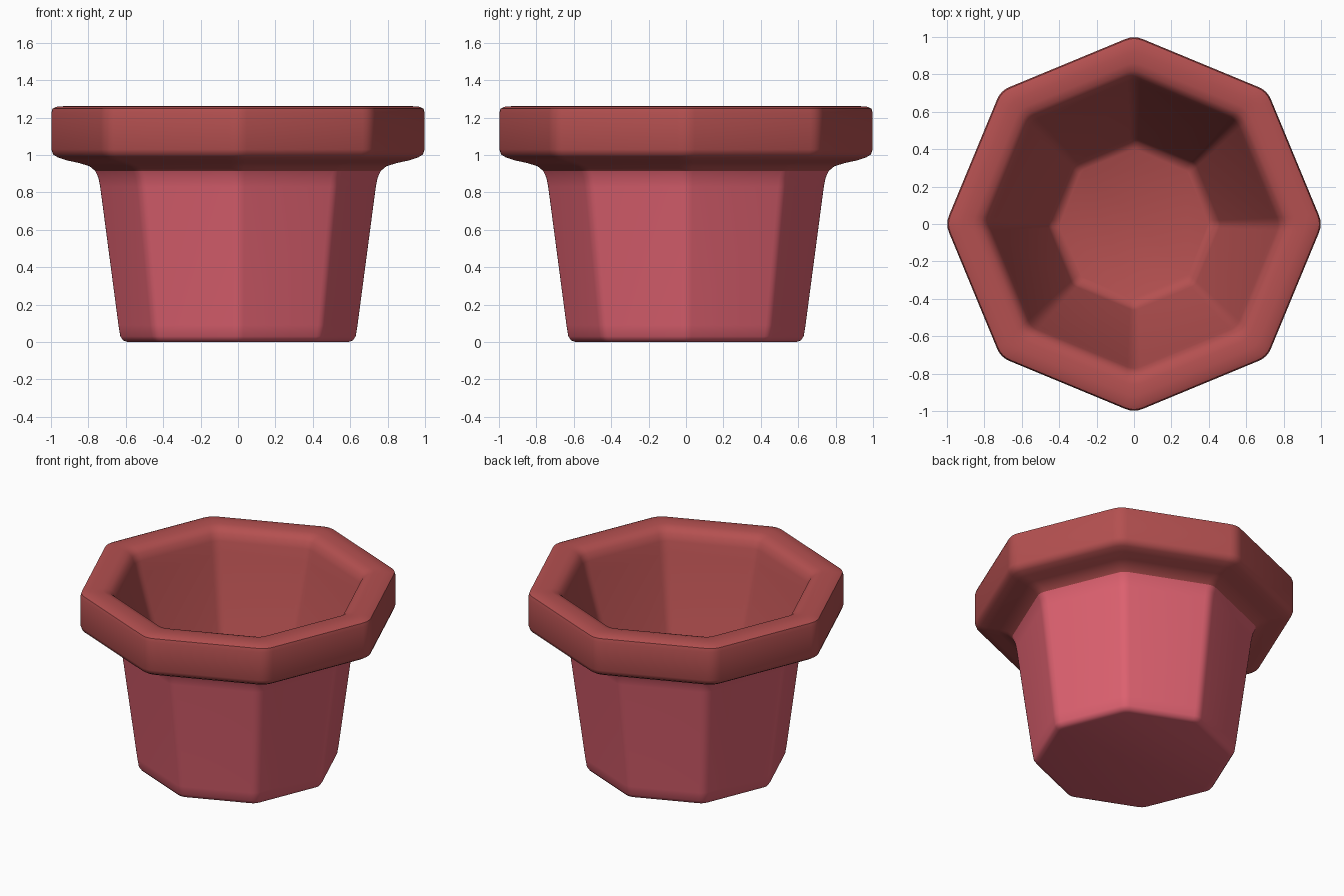
import bpy, bmesh, math
from mathutils import Vector

if "Cube" in bpy.data.objects:
    bpy.data.objects.remove(bpy.data.objects["Cube"])

SIDES = 8


def material(name, color):
    m = bpy.data.materials.new(name)
    m.diffuse_color = (*color, 1.0)
    m.use_nodes = True
    m.node_tree.nodes["Principled BSDF"].inputs["Base Color"].default_value = m.diffuse_color
    return m


def octagon(r, z):
    """Octagon ring with softly rounded corners, corners on the axes."""
    r *= 1.008
    corners = [Vector((r * math.cos(k * math.tau / SIDES),
                       r * math.sin(k * math.tau / SIDES), z)) for k in range(SIDES)]
    pts = []
    for k, c in enumerate(corners):
        a = c.lerp(corners[k - 1], 0.065)
        b = c.lerp(corners[(k + 1) % SIDES], 0.065)
        for t in (0, 0.25, 0.5, 0.75, 1):
            pts.append(a.lerp(c, t).lerp(c.lerp(b, t), t))
    return pts


def loft(name, profile, mat, cap_start=False, cap_end=False):
    """Skin a profile of (corner radius, height) around the octagon."""
    bm = bmesh.new()
    rings = [[bm.verts.new(p) for p in octagon(r, z)] for r, z in profile]
    n = len(rings[0])
    for lo, hi in zip(rings, rings[1:]):
        for i in range(n):
            j = (i + 1) % n
            bm.faces.new((lo[i], lo[j], hi[j], hi[i]))
    if cap_start:
        bm.faces.new(rings[0][::-1])
    if cap_end:
        bm.faces.new(rings[-1])
    mesh = bpy.data.meshes.new(name)
    bm.to_mesh(mesh)
    bm.free()
    mesh.materials.append(mat)
    obj = bpy.data.objects.new(name, mesh)
    bpy.context.collection.objects.link(obj)
    bpy.ops.object.select_all(action='DESELECT')
    obj.select_set(True)
    bpy.context.view_layer.objects.active = obj
    bpy.ops.object.shade_smooth_by_angle(angle=math.radians(45))
    return obj


rim_red = material("brick red", (0.456, 0.080, 0.080))
body_red = material("rose red", (0.730, 0.120, 0.162))

# Tapered outer body with closed base
loft("pot_body", [(0.59, 0.0), (0.615, 0.008), (0.63, 0.03), (0.64, 0.09),
                  (0.738, 0.83), (0.748, 0.88), (0.765, 0.915)],
     body_red, cap_start=True)

# Collar, lip and hollow inside down to the floor
loft("pot_rim", [(0.765, 0.915), (0.795, 0.94), (0.85, 0.957), (0.92, 0.972),
                 (0.965, 0.987), (0.99, 1.003), (1.0, 1.03), (1.0, 1.225),
                 (0.993, 1.248), (0.97, 1.258), (0.92, 1.262), (0.86, 1.26),
                 (0.82, 1.25), (0.79, 1.225), (0.772, 1.18), (0.755, 1.10),
                 (0.46, 0.17), (0.44, 0.13), (0.40, 0.11)],
     rim_red, cap_end=True)
